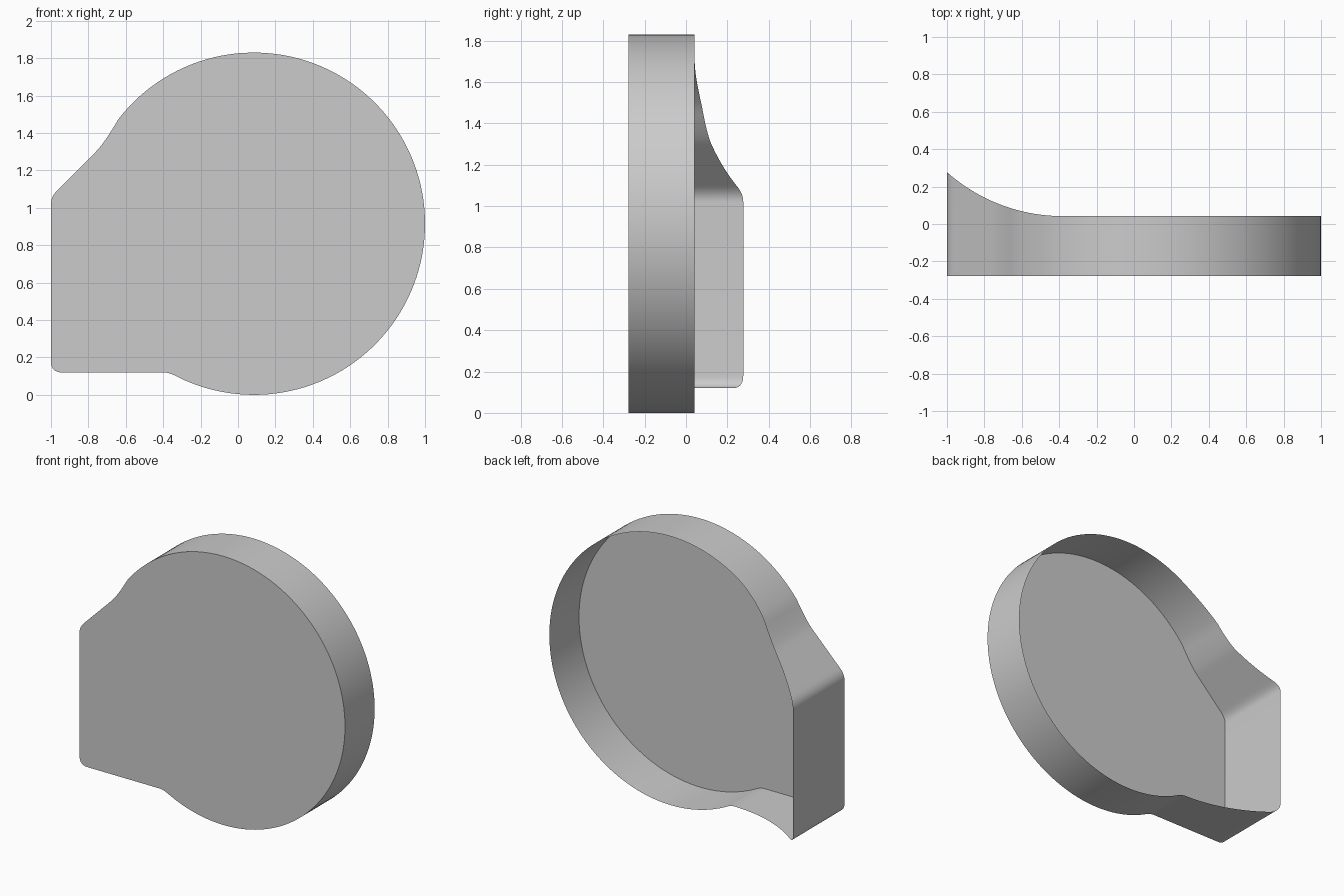
import bpy, bmesh, math
from mathutils import Vector

cube = bpy.data.objects.get("Cube")
if cube:
    bpy.data.objects.remove(cube, do_unlink=True)

FRONT_Y, RIM_Y, TIP_Y = -0.277, 0.042, 0.277
CENTRE, RADIUS = Vector((0.085, 0.915)), 0.915
FLARE_X = -0.38


def bend(a, control, b, steps=8):
    """Rounded corner from a to b, without its last point."""
    a, c, b = Vector(a), Vector(control), Vector(b)
    return [a * (1 - t) ** 2 + c * 2 * t * (1 - t) + b * t * t
            for t in (i / steps for i in range(steps))]


def line(a, b, steps=12):
    """Straight run from a to b, without its last point."""
    return [Vector(a).lerp(Vector(b), i / steps) for i in range(steps)]


def arc(start, end, steps=100):
    """Round side of the outline, in degrees."""
    angles = [math.radians(start + (end - start) * i / steps) for i in range(steps + 1)]
    return [CENTRE + RADIUS * Vector((math.cos(a), math.sin(a))) for a in angles]


def back_edge(x):
    """Depth of the open back edge: flat, then flaring towards the grip side."""
    d = max(0.0, FLARE_X - x)
    width, rise = 1 + FLARE_X, TIP_Y - RIM_Y
    r = (width ** 2 + rise ** 2) / (2 * rise)
    return RIM_Y + r - math.sqrt(r * r - d * d)


# Outline seen from the front, counterclockwise
round_side = arc(-116.3, 142.4)
outline = round_side[:-1]
outline += bend(round_side[-1], (-0.715, 1.345), (-0.76, 1.3))
outline += line((-0.76, 1.3), (-0.965, 1.095))
outline += bend((-0.965, 1.095), (-1, 1.06), (-1, 1.02))
outline += line((-1, 1.02), (-1, 0.18), 2)
outline += bend((-1, 0.18), (-1, 0.12), (-0.94, 0.12))
outline += line((-0.94, 0.12), (-0.4, 0.12), 20)
outline += bend((-0.4, 0.12), (-0.365, 0.12), round_side[0])

# Open shell: flat front plate and a thin wall behind it
bm = bmesh.new()
front = [bm.verts.new((p.x, FRONT_Y, p.y)) for p in outline]
back = [bm.verts.new((p.x, back_edge(p.x), p.y)) for p in outline]
bm.faces.new(front)
n = len(outline)
for i in range(n):
    j = (i + 1) % n
    bm.faces.new((front[j], front[i], back[i], back[j]))
mesh = bpy.data.meshes.new("cover_shell")
bm.to_mesh(mesh)
bm.free()
shell = bpy.data.objects.new("cover_shell", mesh)
bpy.context.collection.objects.link(shell)

# Plain grey
grey = bpy.data.materials.new("plain_grey")
grey.use_nodes = True
colour = (0.6, 0.6, 0.6, 1)
grey.diffuse_color = colour
grey.node_tree.nodes["Principled BSDF"].inputs["Base Color"].default_value = colour
mesh.materials.append(grey)

# Smooth wall, sharp front edge
bpy.context.view_layer.objects.active = shell
shell.select_set(True)
bpy.ops.object.shade_smooth_by_angle(angle=math.radians(30))
